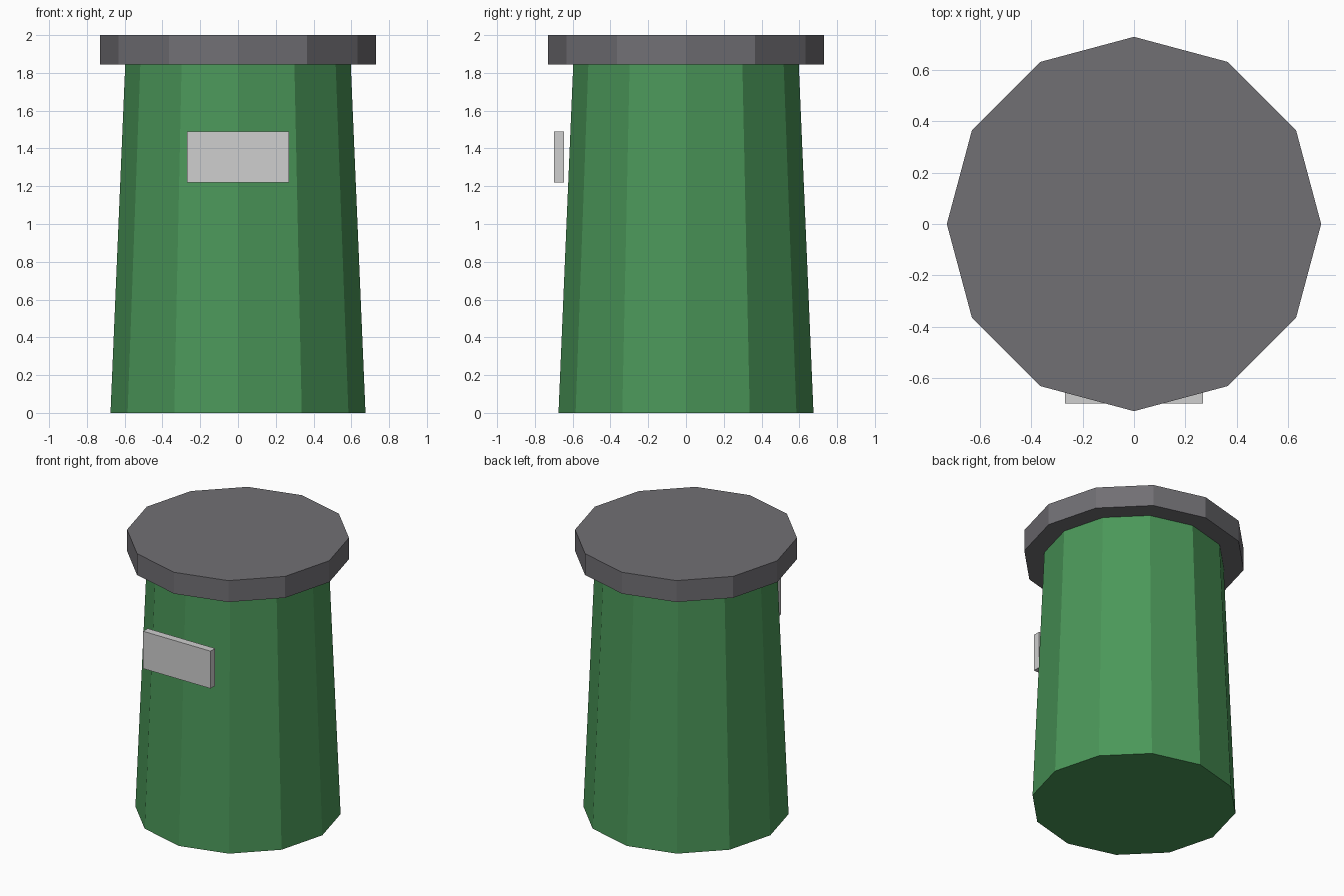
import bpy
import math

SIDES = 12

cube = bpy.data.objects.get("Cube")
if cube:
    bpy.data.objects.remove(cube, do_unlink=True)


def make_material(name, rgb):
    mat = bpy.data.materials.new(name)
    mat.use_nodes = True
    colour = (*rgb, 1.0)
    mat.diffuse_color = colour
    bsdf = mat.node_tree.nodes["Principled BSDF"]
    bsdf.inputs["Base Color"].default_value = colour
    return mat


def finish(name, mat):
    obj = bpy.context.object
    obj.name = obj.data.name = name
    obj.data.materials.append(mat)
    return obj


def drum(name, r_bottom, r_top, z_bottom, z_top, mat):
    """Faceted tapered cylinder with corners on the x and y axes."""
    bpy.ops.mesh.primitive_cone_add(
        vertices=SIDES, radius1=r_bottom, radius2=r_top,
        depth=z_top - z_bottom, location=(0, 0, (z_bottom + z_top) / 2))
    return finish(name, mat)


def box(name, size, centre, mat):
    bpy.ops.mesh.primitive_cube_add(size=1, location=centre)
    bpy.context.object.scale = size
    bpy.ops.object.transform_apply(location=False, rotation=False, scale=True)
    return finish(name, mat)


green = make_material("bin green", (0.07, 0.31, 0.10))
grey = make_material("lid grey", (0.165, 0.16, 0.175))
pale = make_material("label pale grey", (0.62, 0.62, 0.62))

# Tapered body, flat lid and the label plate standing off the front
drum("bin_body", 0.675, 0.597, 0.0, 1.845, green)
drum("bin_lid", 0.73, 0.73, 1.845, 2.0, grey)
box("front_label", (0.54, 0.053, 0.27), (0, -0.673, 1.355), pale)
